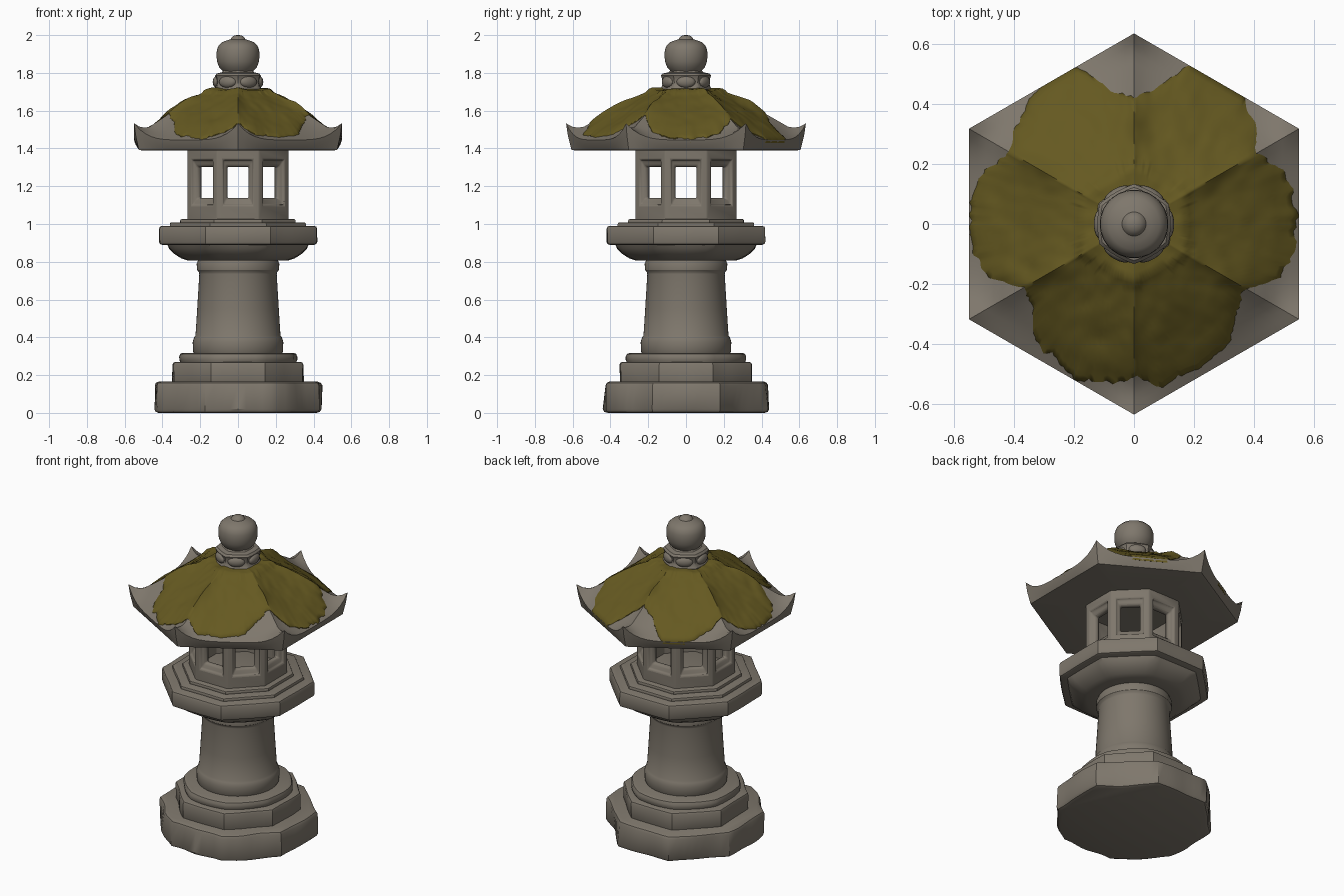
import bpy, bmesh, math
from math import cos, sin, tan, radians, pi
from mathutils import Vector, noise

cube = bpy.data.objects.get("Cube")
if cube:
    bpy.data.objects.remove(cube)


def material(name, rgb):
    m = bpy.data.materials.new(name)
    m.use_nodes = True
    m.diffuse_color = (*rgb, 1)
    m.node_tree.nodes["Principled BSDF"].inputs["Base Color"].default_value = (*rgb, 1)
    return m


STONE = material("weathered_stone", (0.21, 0.185, 0.15))
MOSS = material("olive_moss", (0.13, 0.1, 0.015))


def finish(name, bm, mat, angle=35):
    bmesh.ops.recalc_face_normals(bm, faces=bm.faces)
    me = bpy.data.meshes.new(name)
    bm.to_mesh(me)
    bm.free()
    me.materials.append(mat)
    ob = bpy.data.objects.new(name, me)
    bpy.context.collection.objects.link(ob)
    bpy.ops.object.select_all(action="DESELECT")
    ob.select_set(True)
    bpy.context.view_layer.objects.active = ob
    bpy.ops.object.shade_smooth_by_angle(angle=radians(angle))
    return ob


def skin(name, rings, mat, angle=35):
    """Bridge closed rings of points and cap both ends."""
    bm = bmesh.new()
    loops = [[bm.verts.new(p) for p in ring] for ring in rings]
    n = len(loops[0])
    for a, b in zip(loops, loops[1:]):
        for i in range(n):
            j = (i + 1) % n
            bm.faces.new((a[i], a[j], b[j], b[i]))
    bm.faces.new(loops[0])
    bm.faces.new(loops[-1])
    return finish(name, bm, mat, angle)


def fold(theta, sides):
    """Angle from the middle of the nearest polygon side."""
    step = 2 * pi / sides
    return (theta + step / 2) % step - step / 2


def turned(name, profile, flat=1.0, wear=0.0, sides=8, n=64):
    """Stack of rings (radius, z); flat blends from round to polygonal."""
    rings = []
    for k, (r, z, *f) in enumerate(profile):
        blend = f[0] if f else flat
        ring = []
        for i in range(n):
            t = 2 * pi * i / n
            rr = r * (1 + blend * (1 / cos(fold(t, sides)) - 1))
            p = Vector((rr * cos(t), rr * sin(t), z))
            rr += wear * noise.noise(p * 5 + Vector((3, 7, 1)))
            ring.append((rr * cos(t), rr * sin(t), z))
        rings.append(ring)
    return skin(name, rings, STONE)


def slab(r, z0, z1, b=0.015):
    """Profile of a tier with softened edges."""
    return [(r - b, z0), (r - b * .3, z0 + b * .3), (r, z0 + b),
            (r, z1 - b), (r - b * .3, z1 - b * .3), (r - b, z1)]


def lerp(points, x):
    for (a, u), (b, v) in zip(points, points[1:]):
        if x <= b:
            return u + (v - u) * max(0, (x - a) / (b - a))
    return points[-1][1]


# Stepped foot
turned("base_tier", slab(.432, 0, .165, .02), .9, .03)
turned("middle_tier", slab(.347, .15, .27), .9, .012)
turned("upper_tier", slab(.315, .26, .318, .02), .3, .012)

# Round shaft with a belt at each end
turned("shaft", [(.225, .3), (.238, .325), (.24, .375), (.232, .4), (.225, .41), (.216, .55),
                 (.205, .735), (.207, .745), (.217, .757), (.219, .79), (.21, .81), (.2, .83)], 0)

# Bowl and octagonal platform
turned("platform_bowl", [(.2, .808, .1), (.27, .808, .2), (.3, .818, .4), (.335, .84, .6),
                         (.365, .87, .8), (.378, .9, 1)])
turned("platform", slab(.418, .89, .99), .95, .006)
turned("platform_step", slab(.36, .98, 1.008, .008), 1, .004)
turned("chamber_plinth", slab(.305, 1.0, 1.026, .008), 1, .004)

# Lantern chamber: eight walls, each with a splayed window
OUT, IN = .268, .215
half_out, half_in = OUT * tan(pi / 8), IN * tan(pi / 8)
wall_rings = [(OUT, half_out, 1.02, 1.395), (OUT, .08, 1.1, 1.34), (OUT - .012, .077, 1.103, 1.335),
              (OUT - .018, .066, 1.125, 1.312), (OUT - .03, .056, 1.137, 1.302),
              (IN, .056, 1.137, 1.302), (IN, half_in, 1.02, 1.395)]
bm = bmesh.new()
for w in range(8):
    a = w * pi / 4
    out, side = Vector((cos(a), sin(a), 0)), Vector((-sin(a), cos(a), 0))
    loops = []
    for d, h, z0, z1 in wall_rings:
        loops.append([bm.verts.new(out * d + side * s * h + Vector((0, 0, z)))
                      for s, z in ((-1, z0), (1, z0), (1, z1), (-1, z1))])
    for p, q in zip(loops, loops[1:]):
        for i in range(4):
            j = (i + 1) % 4
            bm.faces.new((p[i], p[j], q[j], q[i]))
bmesh.ops.remove_doubles(bm, verts=bm.verts, dist=.0005)
chamber = finish("lantern_chamber", bm, STONE)
bevel = chamber.modifiers.new("soft_edges", "BEVEL")
bevel.width, bevel.segments, bevel.limit_method = .008, 2, "ANGLE"

# Hexagonal roof with raised ridges and upturned corners
APOTHEM = .55
FACE = [(0, 1.70), (.3, 1.68), (.55, 1.60), (.75, 1.53), (.9, 1.475), (1, 1.445)]
RIDGE = [(0, 1.70), (.3, 1.685), (.55, 1.625), (.7, 1.57), (.87, 1.508), (.94, 1.512), (1, 1.533)]


def roof_point(t, theta, lift=0):
    f = fold(theta, 6)
    u = (abs(tan(f)) / tan(pi / 6)) ** 4
    r = t * APOTHEM / cos(f)
    z = lerp(FACE, t) * (1 - u) + lerp(RIDGE, t) * u + lift
    return Vector((r * cos(theta), r * sin(theta), z))


N = 120
angles = [2 * pi * i / N for i in range(N)]
rings = [[roof_point(k / 20, a) for a in angles] for k in range(3, 21)]
for t, z in ((.985, 1.42), (.955, 1.393), (.93, 1.39), (.4, 1.395)):
    ring = []
    for a in angles:
        p = roof_point(t, a)
        u = (abs(tan(fold(a, 6))) / tan(pi / 6)) ** 4
        p.z = z + (.05 * u if t > .97 else 0)
        ring.append(p)
    rings.append(ring)
skin("roof", rings, STONE, 40)

# Moss blanket: ragged reach from the centre, given every ten degrees
REACH = [.54, .54, .53, .47, .52, .56, .55, .57, .46, .42, .45, .56,
         .55, .55, .51, .47, .53, .55, .545, .545, .52, .42, .44, .51,
         .52, .55, .54, .51, .55, .53, .52, .50, .44, .43, .52, .54]
M, STEPS = 288, 22
rings = [[] for _ in range(STEPS + 2)]
for i in range(M):
    a = 2 * pi * i / M
    d = i * 36 / M
    k = int(d)
    reach = REACH[k] + (REACH[(k + 1) % 36] - REACH[k]) * (d - k)
    c = Vector((cos(a), sin(a), 0))
    reach += .014 * noise.noise(c * 11) + .012 * noise.noise(c * 27)
    edge = min(reach * cos(fold(a, 6)) / APOTHEM, 1.0)
    for s in range(STEPS + 1):
        v = s / STEPS
        t = .2 + (edge - .2) * v
        p = roof_point(t, a)
        bump = .010 * noise.noise(p * 9) + .004 * noise.noise(p * 23)
        crown = .008 if t < .33 else 0
        p.z += .005 + (.017 + bump) * (1 - v ** 10) + crown
        rings[s].append(p)
    rings[-1].append(p - Vector((0, 0, .022)) - c * .004)
skin("roof_moss", rings, MOSS, 60)

# Finial: lobed collar and onion-shaped jewel
turned("finial_collar", [(.12, 1.68), (.125, 1.715), (.118, 1.725), (.113, 1.75), (.118, 1.775),
                         (.122, 1.785), (.112, 1.797), (.085, 1.803), (.075, 1.815)], .6, sides=6, n=48)
bm = bmesh.new()
for k in range(6):
    a = k * pi / 3
    lobe = bmesh.ops.create_uvsphere(bm, u_segments=16, v_segments=10, radius=1)["verts"]
    for v in lobe:
        x, y, z = .022 * v.co.x + .112, .05 * v.co.y, .031 * v.co.z + 1.752
        v.co = (x * cos(a) - y * sin(a), x * sin(a) + y * cos(a), z)
finish("collar_lobes", bm, STONE)
turned("finial_jewel", [(.07, 1.795), (.082, 1.81), (.1, 1.83), (.111, 1.86), (.114, 1.89), (.112, 1.92),
                        (.103, 1.945), (.085, 1.962), (.058, 1.972), (.04, 1.978), (.034, 1.987),
                        (.022, 1.997), (.006, 2.0)], 0, n=48)
